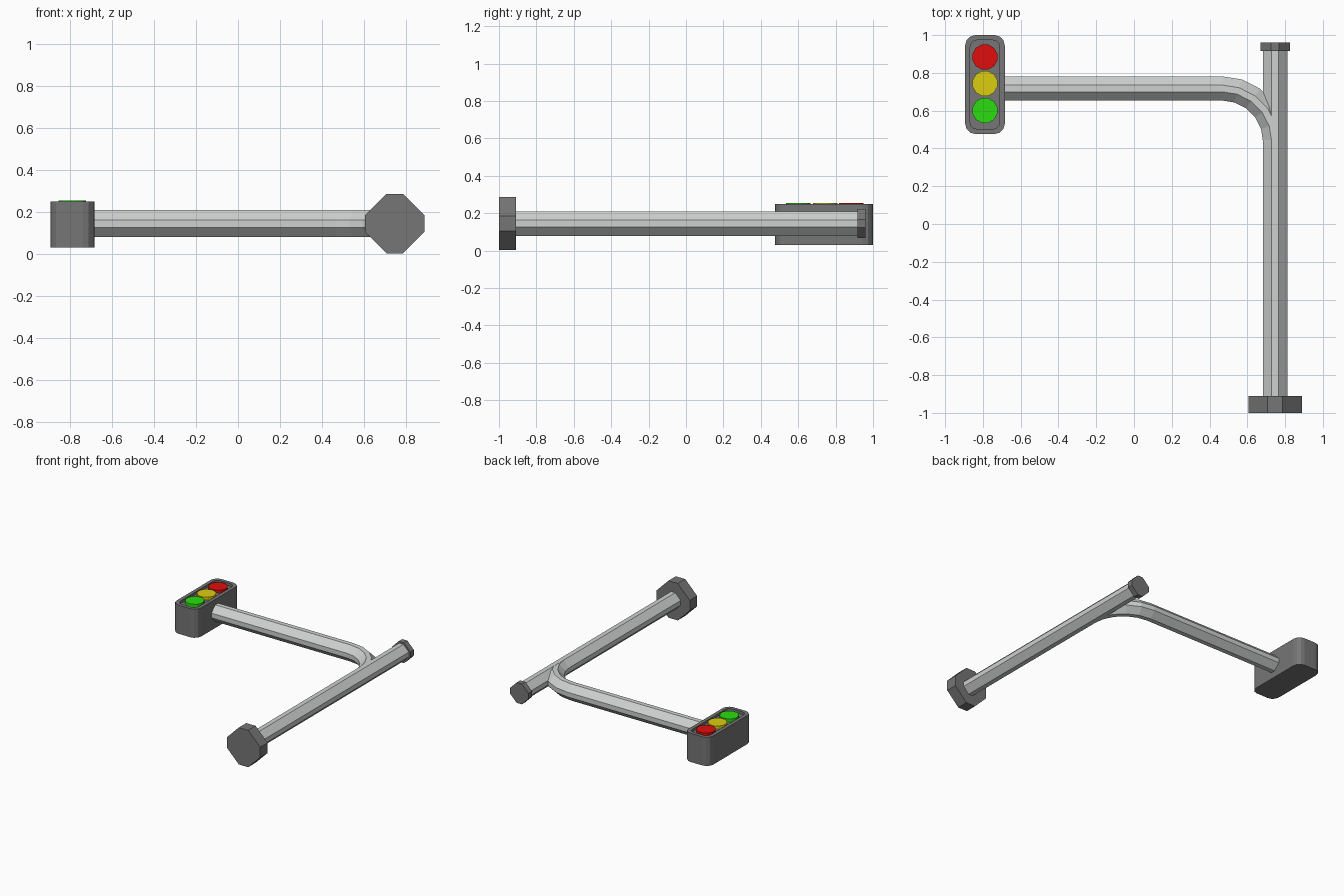
import bpy, bmesh, math
from mathutils import Vector

if "Cube" in bpy.data.objects:
    bpy.data.objects.remove(bpy.data.objects["Cube"])

def material(name, rgb):
    m = bpy.data.materials.new(name)
    m.diffuse_color = (*rgb, 1)
    m.use_nodes = True
    m.node_tree.nodes["Principled BSDF"].inputs["Base Color"].default_value = m.diffuse_color
    return m

LIGHT = material("light grey metal", (0.62, 0.63, 0.63))
DARK = material("dark grey", (0.18, 0.18, 0.18))
RED = material("red", (0.75, 0.004, 0.004))
YELLOW = material("yellow", (0.71, 0.62, 0.005))
GREEN = material("green", (0.025, 0.72, 0.005))
PX, PZ = 0.747, 0.144   # pole axis

def finish(bm, name, mat):
    bmesh.ops.recalc_face_normals(bm, faces=bm.faces)
    me = bpy.data.meshes.new(name)
    bm.to_mesh(me)
    bm.free()
    me.materials.append(mat)
    ob = bpy.data.objects.new(name, me)
    bpy.context.collection.objects.link(ob)
    return ob

def octagon(h):
    """Square of half width h with wide chamfers, as (side, up) pairs."""
    f = 0.28 * h
    return [(f, h), (h, f), (h, -f), (f, -h), (-f, -h), (-h, -f), (-h, f), (-f, h)]

def loft(rings, name, mat):
    bm = bmesh.new()
    vs = [[bm.verts.new(p) for p in r] for r in rings]
    n = len(vs[0])
    for a, b in zip(vs, vs[1:]):
        for i in range(n):
            j = (i + 1) % n
            bm.faces.new((a[i], a[j], b[j], b[i]))
    bm.faces.new(vs[0])
    bm.faces.new(vs[-1])
    return finish(bm, name, mat)

def sweep(path, h, name, mat):
    """Octagon swept along (x, y, side_x, side_y) stations at pole height."""
    loft([[Vector((x + s * sx, y + s * sy, PZ + u)) for s, u in octagon(h)]
          for x, y, sx, sy in path], name, mat)

# Pole with its foot and end cap
for name, y0, y1, h, mat in (("pole", -0.95, 0.94, 0.065, LIGHT),
                             ("pole_base", -1.0, -0.91, 0.142, DARK),
                             ("pole_cap", 0.917, 0.96, 0.078, DARK)):
    sweep([(PX, y0, 1, 0), (PX, y1, 1, 0)], h, name, mat)

# Arm: leaves the pole, bends a quarter turn, runs to the signal
R, CX, CY = 0.282, 0.465, 0.436
path = []
for i in range(6):
    a = math.pi / 2 * i / 5
    c, s = math.cos(a), math.sin(a)
    path.append((CX + R * c, CY + R * s, c, s))
path.append((-0.72, CY + R, 0, 1))
sweep(path, 0.064, "arm", LIGHT)

# Signal housing: rounded box with a recessed face
BX, BY = -0.789, 0.738

def rounded(hx, hy, r, z):
    pts = []
    for k, (qx, qy) in enumerate(((1, 1), (-1, 1), (-1, -1), (1, -1))):
        for i in range(4):
            a = math.pi / 2 * (k + i / 3)
            pts.append((BX + qx * (hx - r) + r * math.cos(a),
                        BY + qy * (hy - r) + r * math.sin(a), z))
    return pts

loft([rounded(0.105, 0.262, 0.055, 0.03), rounded(0.105, 0.262, 0.055, 0.25),
      rounded(0.078, 0.235, 0.035, 0.25), rounded(0.078, 0.235, 0.035, 0.23)],
     "signal_housing", DARK)

# Three lamps
for name, y, mat in (("red_lamp", 0.884, RED), ("yellow_lamp", 0.744, YELLOW),
                     ("green_lamp", 0.601, GREEN)):
    ring = [(math.cos(a), math.sin(a)) for a in
            (math.tau * (i + 0.5) / 12 for i in range(12))]
    loft([[(BX + 0.068 * c, y + 0.068 * s, z) for c, s in ring]
          for z in (0.22, 0.253)], name, mat)
